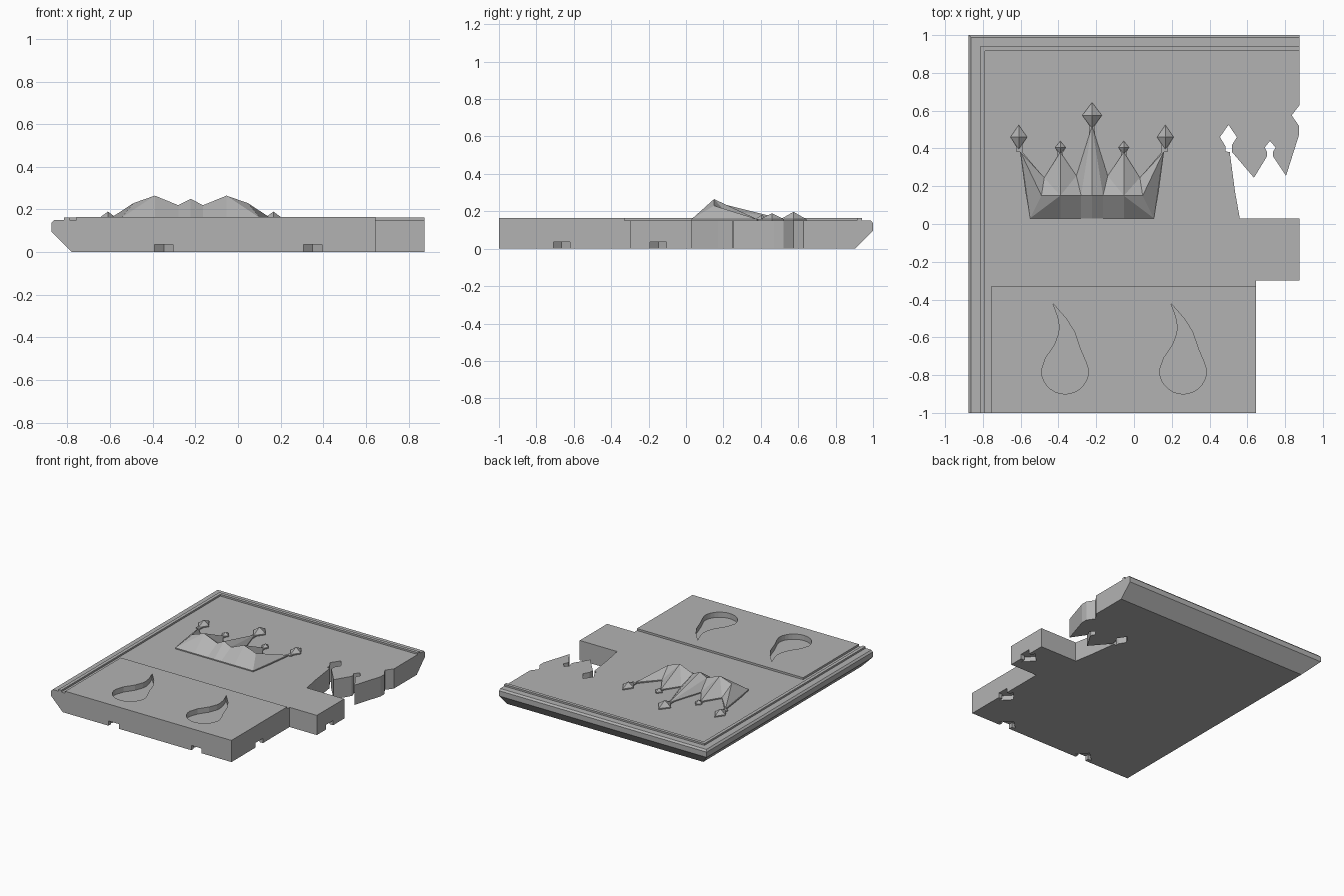
import bpy, bmesh
from math import sin, cos, pi

if "Cube" in bpy.data.objects:
    bpy.data.objects.remove(bpy.data.objects["Cube"])

grey = bpy.data.materials.new("stone_grey")
grey.use_nodes = True
grey.diffuse_color = (0.45, 0.45, 0.45, 1)
grey.node_tree.nodes["Principled BSDF"].inputs["Base Color"].default_value = grey.diffuse_color

FIELD, TOP, CROWN_TOP = 0.15, 0.165, 0.158
LEFT, RIGHT, STEP = -0.875, 0.875, 0.645
MID = -0.222  # symmetry line of the crown
PITCH = 1.11  # distance to the neighbouring crown


def make_object(name, bm):
    mesh = bpy.data.meshes.new(name)
    bm.to_mesh(mesh)
    bm.free()
    mesh.materials.append(grey)
    obj = bpy.data.objects.new(name, mesh)
    bpy.context.collection.objects.link(obj)
    return obj


def loft(name, rings):
    """Closed solid through rings with equal point counts."""
    bm = bmesh.new()
    loops = [[bm.verts.new(p) for p in ring] for ring in rings]
    for low, high in zip(loops, loops[1:]):
        for i in range(len(low)):
            j = (i + 1) % len(low)
            bm.faces.new((low[i], low[j], high[j], high[i]))
    bm.faces.new(loops[0][::-1])
    bm.faces.new(loops[-1])
    bmesh.ops.recalc_face_normals(bm, faces=bm.faces)
    return make_object(name, bm)


def prism(name, outline, z_low, z_high, dx=0):
    return loft(name, [[(x + dx, y, z) for x, y in outline] for z in (z_low, z_high)])


def cut(target, cutter):
    cutter.hide_render = True
    mod = target.modifiers.new("cut", 'BOOLEAN')
    mod.operation = 'DIFFERENCE'
    mod.solver = 'EXACT'
    mod.object = cutter
    bpy.context.view_layer.objects.active = target
    bpy.ops.object.modifier_apply(modifier=mod.name)


def mirrored(points):
    return [(2 * MID - p[0], *p[1:]) for p in points]


# Slab: undercut and bevelled along the left and back edges
def slab_ring(z, inset):
    x, y = LEFT + inset, 1 - inset
    return [(x, -1, z), (STEP, -1, z), (STEP, -0.3, z), (RIGHT, -0.3, z), (RIGHT, y, z), (x, y, z)]


slab = loft("slab", [slab_ring(0, 0.097), slab_ring(0.097, 0),
                     slab_ring(0.137, 0), slab_ring(FIELD, 0.012)])

# Raised bead along the left and back edges
outer, inner = 0.06, 0.085
prism("edge_bead", [(LEFT + outer, -1), (LEFT + inner, -1), (LEFT + inner, 1 - inner),
                    (RIGHT, 1 - inner), (RIGHT, 1 - outer), (LEFT + outer, 1 - outer)], FIELD, 0.163)

# Raised front panel
panel = prism("front_panel", [(-0.757, -1), (STEP, -1), (STEP, -0.33), (-0.757, -0.33)], FIELD, TOP)

# Crown outline, left half then its mirror
half = [(-0.55, 0.03), (-0.575, 0.17), (-0.603, 0.38), (-0.625, 0.385), (-0.625, 0.41),
        (-0.655, 0.46), (-0.61, 0.525), (-0.565, 0.46), (-0.59, 0.42), (-0.59, 0.38),
        (-0.475, 0.245), (-0.405, 0.36), (-0.405, 0.38), (-0.418, 0.405), (-0.39, 0.44),
        (-0.36, 0.405), (-0.375, 0.38), (-0.375, 0.36), (-0.305, 0.255), (-0.237, 0.47),
        (-0.237, 0.52), (-0.275, 0.575)]
crown = half + [(MID, 0.645)] + mirrored(half)[::-1]
prism("crown_base", crown, FIELD, CROWN_TOP)

# Faceted crown relief: front slope rises to a ridge, prongs fall back from it
base = {"corner": (-0.55, 0.03), "front": (-0.39, 0.03), "front_in": (-0.28, 0.03),
        "middle": (MID, 0.03), "outer_tip": (-0.6, 0.38), "valley": (-0.475, 0.245),
        "small_tip": (-0.39, 0.38), "valley_in": (-0.305, 0.255), "tall_tip": (MID, 0.52)}
points = {k: (*v, CROWN_TOP) for k, v in base.items()}
ridge_y = 0.15
points.update(end=(-0.49, ridge_y, 0.23), peak=(-0.39, ridge_y, 0.265),
              dip=(-0.28, ridge_y, 0.22), centre=(MID, ridge_y, 0.25))
facets = ["corner end outer_tip", "outer_tip end valley", "valley end peak", "valley peak small_tip",
          "small_tip peak valley_in", "valley_in peak dip", "valley_in dip tall_tip",
          "tall_tip dip centre", "corner front peak", "corner peak end",
          "front front_in dip peak", "front_in middle centre dip"]
bm = bmesh.new()
for flip in (False, True):
    for facet in facets:
        corners = [points[k] for k in facet.split()]
        if flip:
            corners = mirrored(corners)
        face = bm.faces.new([bm.verts.new(p) for p in corners])
        face.normal_update()
        if face.normal.z < 0:
            face.normal_flip()
bmesh.ops.remove_doubles(bm, verts=bm.verts, dist=0.0001)
make_object("crown_relief", bm)


# Pointed jewels on the prongs
def jewel(name, x, y, w, d, z):
    bm = bmesh.new()
    ring = [bm.verts.new((x + a * w, y + b * d, CROWN_TOP)) for a, b in ((1, 0), (0, 1), (-1, 0), (0, -1))]
    tip = bm.verts.new((x, y, z))
    for i in range(4):
        bm.faces.new((ring[i], ring[(i + 1) % 4], tip))
    make_object(name, bm)


jewel("tall_jewel", MID, 0.575, 0.052, 0.068, 0.197)
for side, s in (("right", -1), ("left", 1)):
    jewel("outer_jewel_" + side, MID + s * 0.388, 0.46, 0.044, 0.064, 0.19)
    jewel("small_jewel_" + side, MID + s * 0.168, 0.405, 0.028, 0.034, 0.18)

# Cutters: neighbouring crown, drops and underside keys
cutters = [prism("crown_cutter", crown, -0.1, 0.4, PITCH)]
bowl = [(-0.365 + 0.125 * cos(a * pi / 14), -0.775 - 0.125 * sin(a * pi / 14)) for a in range(15)]
drop = bowl + [(-0.468, -0.71), (-0.42, -0.64), (-0.397, -0.58), (-0.394, -0.54), (-0.403, -0.49),
               (-0.43, -0.42), (-0.36, -0.5), (-0.315, -0.57), (-0.285, -0.66), (-0.255, -0.73)]
for dx in (0, 0.625):
    cutters.append(prism("drop_cutter", drop, 0.125, 0.3, dx))

key = [(-0.044, -0.05), (0.044, -0.05), (0.044, 0.03), (0.075, 0.03), (0, 0.1),
       (-0.075, 0.03), (-0.044, 0.03)]  # across, inwards
for x in (-0.348, 0.35):
    cutters.append(prism("key_cutter", [(x + a, -1 + b) for a, b in key], -0.05, 0.036))
for x, y in ((STEP, -0.665), (RIGHT, -0.148)):
    cutters.append(prism("key_cutter", [(x - b, y + a) for a, b in key], -0.05, 0.036))

for cutter in cutters:
    cut(slab, cutter)
    if cutter.name.startswith("drop"):
        cut(panel, cutter)
for cutter in cutters:
    bpy.data.objects.remove(cutter)
